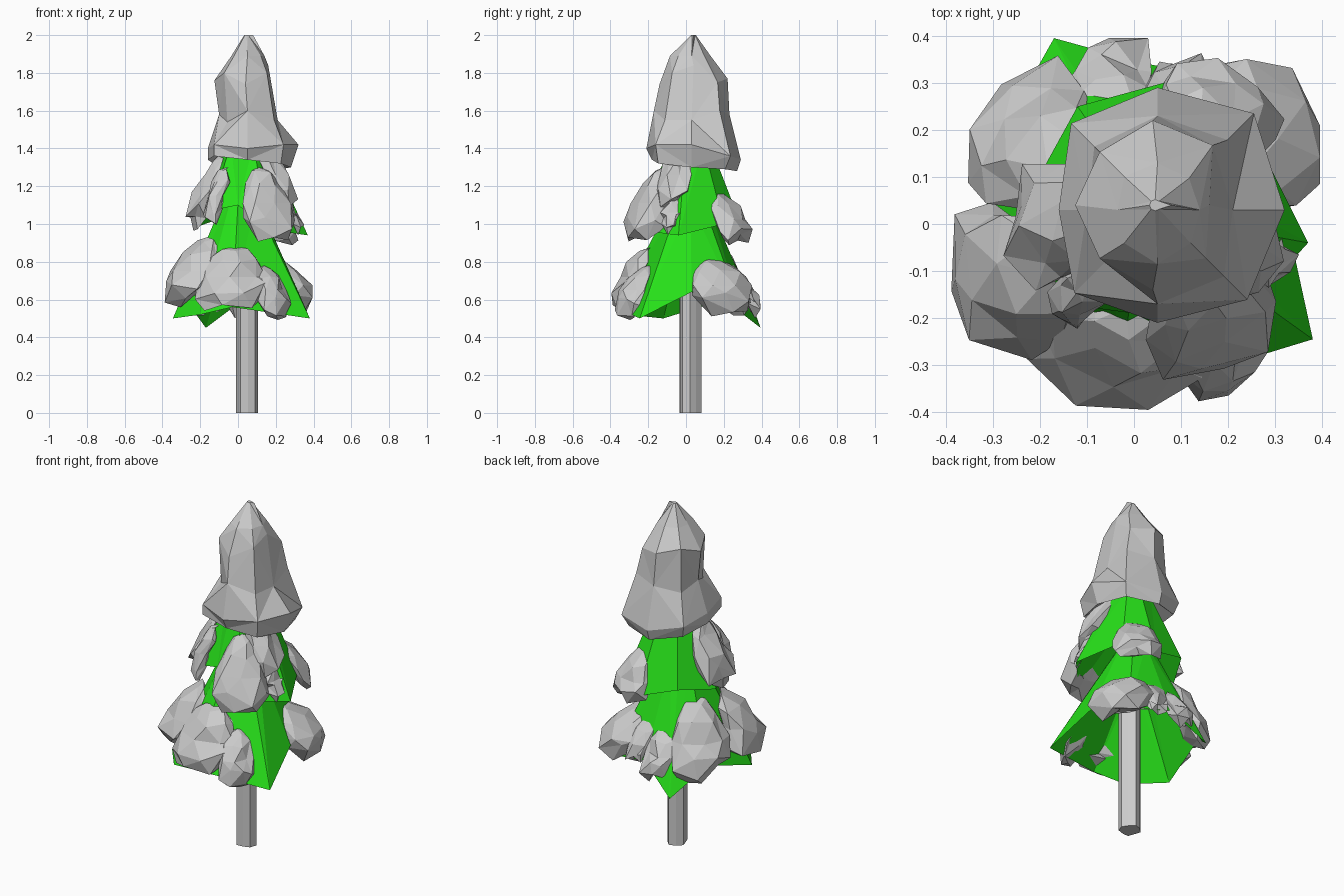
import bpy, bmesh, math, random
from mathutils import Vector

if "Cube" in bpy.data.objects:
    bpy.data.objects.remove(bpy.data.objects["Cube"])

random.seed(4)
green = bpy.data.materials.new("needles")
green.diffuse_color = (0.02, 0.75, 0.01, 1)
green.use_nodes = True
green.node_tree.nodes["Principled BSDF"].inputs["Base Color"].default_value = green.diffuse_color


def finish(name, bm, mat=None):
    bmesh.ops.recalc_face_normals(bm, faces=bm.faces)
    me = bpy.data.meshes.new(name)
    bm.to_mesh(me)
    bm.free()
    ob = bpy.data.objects.new(name, me)
    bpy.context.collection.objects.link(ob)
    if mat:
        me.materials.append(mat)
    return ob


def loft(name, rings, mat=None):
    """Skin a stack of rings; first and last are closed."""
    bm = bmesh.new()
    vs = [[bm.verts.new(p) for p in r] for r in rings]
    n = len(vs[0])
    for k, (a, b) in enumerate(zip(vs, vs[1:])):
        for i in range(n):
            j = (i + 1) % n
            if (i + k) % 2:
                bm.faces.new((a[i], a[j], b[j]))
                bm.faces.new((a[i], b[j], b[i]))
            else:
                bm.faces.new((a[i], a[j], b[i]))
                bm.faces.new((a[j], b[j], b[i]))
    bm.faces.new(vs[0])
    bm.faces.new(vs[-1])
    return finish(name, bm, mat)


def ring(cx, cy, z, radii):
    n = len(radii)
    zs = z if isinstance(z, (list, tuple)) else [z] * n
    return [(cx + r * math.cos(2 * math.pi * i / n),
             cy + r * math.sin(2 * math.pi * i / n), h)
            for i, (r, h) in enumerate(zip(radii, zs))]


def skirt(name, hem, cx, cy, ztop, rtop, zin):
    """Hollow ragged cone hanging from ztop to the given hem points."""
    def at(r, z):
        out = []
        for x, y, _ in hem:
            a = math.atan2(y - cy, x - cx)
            out.append((cx + r * math.cos(a), cy + r * math.sin(a), z))
        return out
    return loft(name, [at(0.07, zin), hem, at(rtop, ztop)], green)


def lump(name, c, radius, ang, spread, zlo, zhi, thick):
    """Faceted, squarish clump of snow wrapped around a cone."""
    bm = bmesh.new()
    bmesh.ops.create_icosphere(bm, subdivisions=2, radius=1)
    for v in bm.verts:
        p = v.co.copy()
        big = max(abs(p.x), abs(p.z), 1e-4)
        k = 1 + 0.6 * (math.hypot(p.x, p.z) / big - 1)
        a = math.radians(ang + p.x * k * spread)
        z = (zlo + zhi) / 2 + p.z * k * (zhi - zlo) / 2
        if p.z < -0.3:
            z += random.uniform(-0.03, 0.05)
        out = p.y if p.y > 0 else p.y * 0.25
        r = radius(z) + thick * (1 - 0.3 * p.z) * out + random.uniform(-0.012, 0.012)
        q = Vector((c[0] + r * math.cos(a), c[1] + r * math.sin(a), z))
        q.x += random.uniform(-0.015, 0.015)
        q.y += random.uniform(-0.015, 0.015)
        q.x = max(-0.4, min(0.395, q.x))
        q.y = max(-0.395, min(0.395, q.y))
        v.co = q
    return finish(name, bm)


# Trunk
bark = [0.06, 0.05, 0.062, 0.056, 0.06, 0.048, 0.062, 0.052, 0.06]
loft("trunk", [ring(0.045, 0.02, z, bark) for z in (0, 1.0)])

# Green boughs
low_hem = [(0.38, -0.245, 0.5), (0.32, 0.03, 0.64), (0.28, 0.29, 0.55),
           (0.03, 0.34, 0.6), (-0.17, 0.395, 0.45), (-0.28, 0.2, 0.6),
           (-0.345, -0.12, 0.5), (-0.2, -0.31, 0.52), (-0.03, -0.37, 0.56)]
mid_hem = [(0.37, -0.04, 0.94), (0.25, 0.2, 1.0), (0.1, 0.31, 0.95),
           (-0.12, 0.25, 1.02), (-0.23, 0.05, 0.98), (-0.15, -0.17, 1.07),
           (0.0, -0.19, 1.1), (0.16, -0.27, 0.97)]
top_hem = ring(0.05, 0.03, 1.38, [0.22, 0.23, 0.21, 0.2, 0.18, 0.2, 0.19, 0.22])
skirt("lower_bough", low_hem, 0.01, 0.02, 1.11, 0.1, 0.95)
skirt("middle_bough", mid_hem, 0.04, 0.02, 1.42, 0.11, 1.25)
skirt("top_bough", top_hem, 0.05, 0.03, 1.8, 0.04, 1.48)

# Snow cap: eight-sided, closed underneath
cap = [
    ring(0.05, 0.03, 1.42, [0.1] * 8),
    ring(0.05, 0.03, [1.3, 1.29, 1.28, 1.31, 1.34, 1.36, 1.34, 1.32],
         [0.23, 0.25, 0.24, 0.23, 0.21, 0.25, 0.21, 0.25]),
    ring(0.05, 0.03, [1.42, 1.36, 1.34, 1.38, 1.4, 1.42, 1.4, 1.42],
         [0.27, 0.29, 0.26, 0.26, 0.21, 0.25, 0.24, 0.27]),
    ring(0.05, 0.03, [1.55, 1.6, 1.58, 1.55, 1.58, 1.54, 1.6, 1.55],
         [0.16, 0.21, 0.2, 0.19, 0.15, 0.15, 0.2, 0.2]),
    ring(0.04, 0.04, [1.84, 1.75, 1.77, 1.8, 1.76, 1.8, 1.74, 1.8],
         [0.12, 0.18, 0.18, 0.16, 0.165, 0.16, 0.18, 0.16]),
    ring(0.05, 0.03, 1.89, [0.09, 0.095, 0.1, 0.1, 0.085, 0.1, 0.115, 0.1]),
    ring(0.045, 0.04, 2.0, [0.035] + [0.012] * 7),
]
loft("snow_cap", cap)


# Snow clumps: (angle, half spread, z low, z high, thickness)
def low_r(z):
    return 0.1 + (1.09 - z) * 0.46


def mid_r(z):
    return 0.11 + (1.4 - z) * 0.4


low_snow = [(206, 34, 0.57, 0.93, 0.12), (262, 40, 0.56, 0.88, 0.08),
            (303, 16, 0.52, 0.78, 0.09), (38, 31, 0.53, 0.82, 0.15),
            (140, 33, 0.53, 0.93, 0.1), (100, 16, 0.52, 0.78, 0.06),
            (72, 14, 0.55, 0.8, 0.06)]
mid_snow = [(183, 34, 0.98, 1.36, 0.07), (300, 34, 0.92, 1.3, 0.09),
            (335, 28, 1.08, 1.44, 0.08), (340, 12, 0.97, 1.15, 0.04),
            (60, 28, 0.88, 1.17, 0.08), (226, 14, 1.0, 1.3, 0.05)]
for i, s in enumerate(low_snow):
    lump(f"lower_snow_{i + 1}", (0, 0), low_r, *s)
for i, s in enumerate(mid_snow):
    lump(f"middle_snow_{i + 1}", (0.04, 0.01), mid_r, *s)
